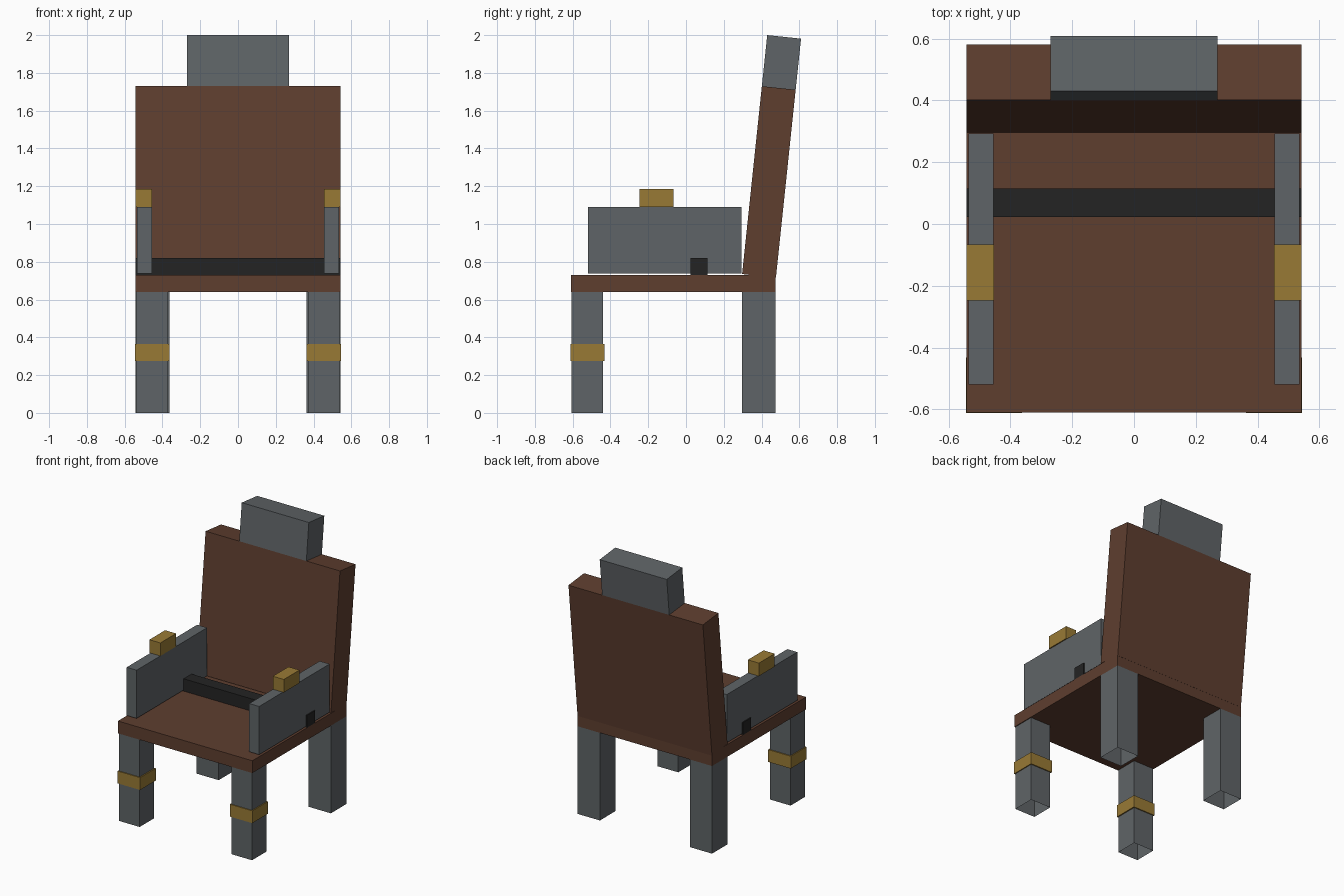
import bpy, bmesh, math
from mathutils import Matrix

if "Cube" in bpy.data.objects:
    bpy.data.objects.remove(bpy.data.objects["Cube"])


def material(name, rgb):
    m = bpy.data.materials.new(name)
    lin = [c / 255 / 12.92 if c <= 10 else ((c / 255 + 0.055) / 1.055) ** 2.4 for c in rgb]
    m.diffuse_color = (*lin, 1)
    m.use_nodes = True
    m.node_tree.nodes["Principled BSDF"].inputs["Base Color"].default_value = m.diffuse_color
    return m


BROWN = material("brown leather", (94, 62, 47))
GREY = material("grey metal", (95, 100, 103))
GOLD = material("brass", (153, 122, 53))
BLACK = material("black strap", (36, 36, 36))


def box(name, mat, x, y, z, open_bottom=False):
    """Box from (min, max) ranges on each axis."""
    bm = bmesh.new()
    bmesh.ops.create_cube(bm, size=1)
    for v in bm.verts:
        v.co = [r[0] if c < 0 else r[1] for c, r in zip(v.co, (x, y, z))]
    bm.normal_update()
    if open_bottom:
        bmesh.ops.delete(bm, geom=[f for f in bm.faces if f.normal.z < -0.9], context='FACES')
    me = bpy.data.meshes.new(name)
    bm.to_mesh(me)
    bm.free()
    me.materials.append(mat)
    ob = bpy.data.objects.new(name, me)
    bpy.context.collection.objects.link(ob)
    return ob


def pair(name, mat, x, y, z, open_bottom=False):
    """Same box on the right and left side."""
    box("right_" + name, mat, x, y, z, open_bottom)
    box("left_" + name, mat, (-x[1], -x[0]), y, z, open_bottom)


def lean(ob):
    """Tilt a part backwards about the lower front edge of the backrest."""
    ob.data.transform(Matrix.Translation((0, 0.297, 0.735)) @ Matrix.Rotation(math.radians(-6), 4, 'X'))


# Seat and strap
box("seat", BROWN, (-0.543, 0.543), (-0.61, 0.475), (0.64, 0.73))
box("seat_strap", BLACK, (-0.543, 0.543), (0.023, 0.115), (0.73, 0.82))

# Leaning backrest and headrest
lean(box("backrest", BROWN, (-0.543, 0.543), (0, 0.18), (0, 1.0)))
lean(box("headrest", GREY, (-0.271, 0.271), (0, 0.18), (1.0, 1.272)))

# Hollow legs, with bands on the front pair
pair("front_leg", GREY, (0.371, 0.537), (-0.605, -0.44), (0, 0.64), True)
pair("rear_leg", GREY, (0.363, 0.543), (0.296, 0.475), (0, 0.64), True)
pair("leg_band", GOLD, (0.362, 0.544), (-0.612, -0.432), (0.275, 0.365))

# Armrests with pads
pair("armrest", GREY, (0.455, 0.535), (-0.52, 0.293), (0.738, 1.09))
pair("arm_pad", GOLD, (0.454, 0.543), (-0.247, -0.066), (1.09, 1.185))
